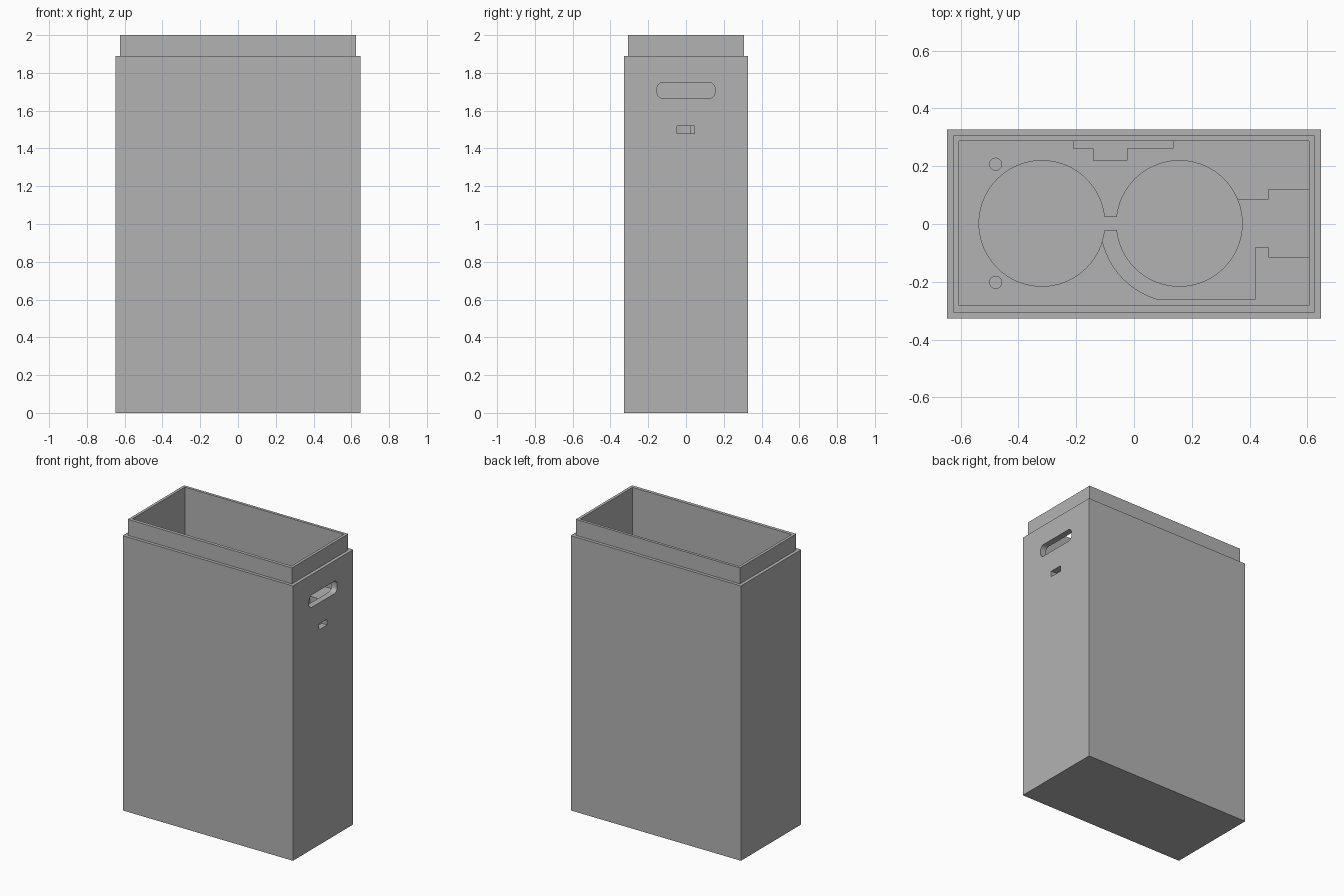
import bpy, bmesh, math
from mathutils import Matrix

if "Cube" in bpy.data.objects:
    bpy.data.objects.remove(bpy.data.objects["Cube"])

FLOOR, POCKET, WELL = 1.6, 1.4, 0.1   # levels inside the case
SHELL, RIM = (0.6475, 0.3275), (0.6245, 0.306)

grey = bpy.data.materials.new("light grey plastic")
grey.diffuse_color = (0.45, 0.45, 0.45, 1)
grey.use_nodes = True
grey.node_tree.nodes["Principled BSDF"].inputs["Base Color"].default_value = grey.diffuse_color


def prism(name, pts, lo, hi, matrix=None):
    """Extrude a counter-clockwise outline from lo to hi."""
    bm = bmesh.new()
    face = bm.faces.new([bm.verts.new((x, y, lo)) for x, y in pts])
    ext = bmesh.ops.extrude_face_region(bm, geom=[face])
    for v in ext["geom"]:
        if isinstance(v, bmesh.types.BMVert):
            v.co.z = hi
    if matrix:
        bm.transform(matrix)
    bmesh.ops.recalc_face_normals(bm, faces=bm.faces)
    return finish(name, bm)


def finish(name, bm):
    mesh = bpy.data.meshes.new(name)
    bm.to_mesh(mesh)
    bm.free()
    mesh.materials.append(grey)
    ob = bpy.data.objects.new(name, mesh)
    bpy.context.collection.objects.link(ob)
    return ob


def rect(x0, x1, y0, y1):
    return [(x0, y0), (x1, y0), (x1, y1), (x0, y1)]


def arc(cx, cy, r, a0, a1, n):
    return [(cx + r * math.cos(math.radians(a0 + (a1 - a0) * i / n)),
             cy + r * math.sin(math.radians(a0 + (a1 - a0) * i / n))) for i in range(n + 1)]


def circle(cx, cy, r, n):
    return arc(cx, cy, r, 0, 360, n)[:-1]


# Outer case: stepped block with a narrower lip at the top
bm = bmesh.new()
rings = []
for (hx, hy), z in ((SHELL, 0), (SHELL, 1.89), (RIM, 1.89), (RIM, 2.0)):
    rings.append([bm.verts.new((x, y, z)) for x, y in rect(-hx, hx, -hy, hy)])
bm.faces.new(rings[0][::-1])
bm.faces.new(rings[-1])
for a, b in zip(rings, rings[1:]):
    for i in range(4):
        j = (i + 1) % 4
        bm.faces.new((a[i], a[j], b[j], b[i]))
case = finish("battery_case", bm)

# Side openings are drawn in the y-z plane and extruded along x
side = Matrix(((0, 0, 1, 0), (1, 0, 0, 0), (0, 1, 0, 0), (0, 0, 0, 1)))
r = 0.032
slot = []
for cy, cz, a in ((0.153 - r, 1.75 - r, 0), (-0.153 + r, 1.75 - r, 90),
                  (-0.153 + r, 1.665 + r, 180), (0.153 - r, 1.665 + r, 270)):
    slot += arc(cy, cz, r, a, a + 90, 6)

# Wiring pocket that curls round the right-hand well and reaches the side wall
pocket = arc(0.157, 0.002, 0.273, 185, 253, 16) + [
    (0.42, -0.26), (0.42, -0.08), (0.465, -0.08), (0.465, -0.115), (0.605, -0.115),
    (0.605, 0.12), (0.465, 0.12), (0.465, 0.085), (0.3, 0.085), (0.157, -0.02), (-0.11, -0.02)]

cutters = [
    prism("cavity_cutter", rect(-0.605, 0.605, -0.283, 0.287), FLOOR, 2.1),
    prism("left_well_cutter", circle(-0.319, 0.002, 0.2175, 72), WELL, 1.7),
    prism("right_well_cutter", circle(0.157, 0.002, 0.2175, 72), WELL, 1.7),
    prism("bridge_cutter", rect(-0.2, 0.04, -0.02, 0.024), WELL, 1.7),
    prism("pocket_cutter", pocket, POCKET, 1.7),
    prism("back_notch_cutter", [(-0.21, 0.262), (-0.14, 0.262), (-0.14, 0.22), (-0.025, 0.22),
                                (-0.025, 0.262), (0.135, 0.262), (0.135, 0.287), (-0.21, 0.287)],
          POCKET, 1.7),
    prism("side_slot_cutter", slot, 0.59, 0.7, side),
    prism("small_window_cutter", rect(-0.047, 0.044, 1.48, 1.52), 0.55, 0.7, side),
]
for y in (-0.202, 0.207):
    cutters.append(prism("screw_hole_cutter", circle(-0.479, y, 0.021, 24), POCKET, 1.7))

# Cut every opening, then remove the cutters
bpy.context.view_layer.objects.active = case
for c in cutters:
    c.hide_render = True
    m = case.modifiers.new(c.name, "BOOLEAN")
    m.operation, m.solver, m.object = "DIFFERENCE", "EXACT", c
    bpy.ops.object.modifier_apply(modifier=m.name)
    bpy.data.objects.remove(c)

# Smooth the round wells, keep the corners crisp
case.select_set(True)
bpy.ops.object.shade_smooth_by_angle(angle=math.radians(30))
